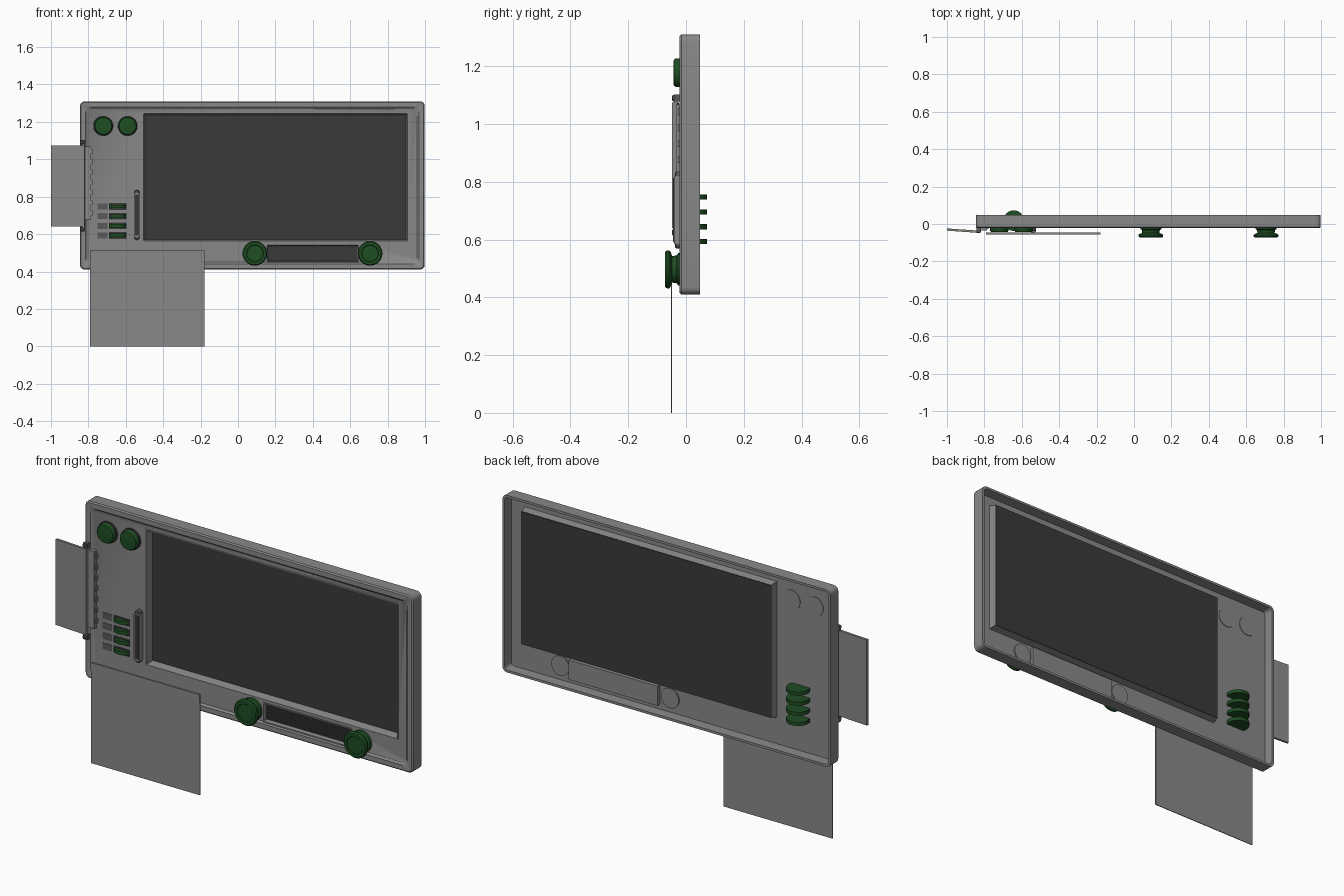
import bpy, bmesh, math
from mathutils import Matrix, Vector

if "Cube" in bpy.data.objects:
    bpy.data.objects.remove(bpy.data.objects["Cube"])


def material(name, r, g, b):
    m = bpy.data.materials.new(name)
    m.diffuse_color = (r, g, b, 1)
    m.use_nodes = True
    m.node_tree.nodes["Principled BSDF"].inputs["Base Color"].default_value = m.diffuse_color
    return m


GREY = material("panel grey", 0.25, 0.25, 0.25)
DARK = material("screen dark grey", 0.042, 0.042, 0.042)
MID = material("label grey", 0.10, 0.10, 0.10)
GREEN = material("control green", 0.013, 0.075, 0.016)


def finish(name, bm, mat, smooth=False):
    bmesh.ops.recalc_face_normals(bm, faces=bm.faces)
    me = bpy.data.meshes.new(name)
    bm.to_mesh(me)
    bm.free()
    ob = bpy.data.objects.new(name, me)
    bpy.context.collection.objects.link(ob)
    me.materials.append(mat)
    if smooth:
        bpy.ops.object.select_all(action='DESELECT')
        ob.select_set(True)
        bpy.context.view_layer.objects.active = ob
        bpy.ops.object.shade_smooth_by_angle(angle=math.radians(35))
    return ob


def box(name, x, y, z, mat):
    bm = bmesh.new()
    bmesh.ops.create_cube(bm, size=1)
    for v in bm.verts:
        v.co = Vector([(a + b) / 2 + (b - a) * c for (a, b), c in zip((x, y, z), v.co)])
    return finish(name, bm, mat)


def loft(name, x, z, rings, mat, loop=False, seg=5, smooth=True):
    """Rounded rectangles (inset, corner radius, y) joined in order."""
    bm = bmesh.new()
    rows = []
    for inset, r, y in rings:
        row = []
        x0, x1, z0, z1 = x[0] + inset, x[1] - inset, z[0] + inset, z[1] - inset
        for k, (cx, cz) in enumerate([(x1 - r, z1 - r), (x0 + r, z1 - r),
                                      (x0 + r, z0 + r), (x1 - r, z0 + r)]):
            for i in range(seg + 1):
                a = math.pi / 2 * (k + i / seg)
                row.append(bm.verts.new((cx + r * math.cos(a), y, cz + r * math.sin(a))))
        rows.append(row)
    n = len(rows[0])
    for a, b in zip(rows, rows[1:] + (rows[:1] if loop else [])):
        for i in range(n):
            bm.faces.new((a[i], a[(i + 1) % n], b[(i + 1) % n], b[i]))
    if not loop:
        bm.faces.new(rows[0])
        bm.faces.new(rows[-1])
    return finish(name, bm, mat, smooth)


def turned(name, cx, cz, profile, mat, seg=32):
    """Solid turned around the y axis from (radius, y) points."""
    bm = bmesh.new()
    rows = [[bm.verts.new((cx + r * math.cos(2 * math.pi * i / seg), y,
                           cz + r * math.sin(2 * math.pi * i / seg)))
             for i in range(seg)] for r, y in profile]
    for a, b in zip(rows, rows[1:]):
        for i in range(seg):
            bm.faces.new((a[i], a[(i + 1) % seg], b[(i + 1) % seg], b[i]))
    bm.faces.new(rows[0])
    bm.faces.new(rows[-1])
    return finish(name, bm, mat, True)


def upright_cylinder(name, x, y, z, r, h, mat, seg=32):
    bm = bmesh.new()
    bmesh.ops.create_cone(bm, cap_ends=True, segments=seg, radius1=r, radius2=r, depth=h,
                          matrix=Matrix.Translation((x, y, z)))
    return finish(name, bm, mat, True)


# Main panel: a shallow tray, open at the back, with a raised front rim
panel = loft("panel_shell", (-0.845, 0.998), (0.41, 1.31),
             [(0.040, 0.02, -0.014), (0.030, 0.025, -0.022), (0.006, 0.022, -0.022),
              (0.0, 0.025, -0.016), (0.0, 0.025, 0.048), (0.012, 0.018, 0.048),
              (0.014, 0.016, -0.004)], GREY)

SCREEN_X, SCREEN_Z = (-0.51, 0.912), (0.558, 1.25)
SLOT_X, SLOT_Z = (0.15, 0.65), (0.447, 0.547)


def cut(name, x, z):
    c = box(name, x, (-0.1, 0.03), z, GREY)
    c.hide_render = True
    c.hide_set(True)
    m = panel.modifiers.new(name, 'BOOLEAN')
    m.operation, m.object, m.solver = 'DIFFERENCE', c, 'EXACT'


cut("screen_cutter", (-0.505, 0.907), (0.563, 1.245))
cut("slot_cutter", (0.155, 0.645), (0.452, 0.542))

# Screen recess walls and the screen, seen from both sides
loft("screen_recess", SCREEN_X, SCREEN_Z,
     [(0, 0.002, -0.018), (0.006, 0.002, -0.018), (0.014, 0.002, 0.028),
      (0.008, 0.002, 0.032), (0, 0.002, -0.010)], GREY, loop=True, seg=1, smooth=False)
box("screen", (-0.50, 0.902), (0.024, 0.033), (0.568, 1.24), DARK)

# Lower slot with a dark ribbed grille
loft("slot_recess", SLOT_X, SLOT_Z,
     [(0, 0.002, -0.018), (0.006, 0.002, -0.018), (0.010, 0.002, 0.008),
      (0.010, 0.002, 0.014), (0, 0.002, 0.014)], GREY, loop=True, seg=1, smooth=False)
box("slot_back", (0.158, 0.642), (0.006, 0.014), (0.455, 0.539), GREY)
box("slot_grille", (0.16, 0.64), (0.001, 0.006), (0.457, 0.537), DARK)
for i in range(8):
    z = 0.462 + i * 0.01
    box("grille_rib", (0.16, 0.64), (-0.002, 0.001), (z, z + 0.004), DARK)

# Long slim ridges inside the rim
box("top_ridge", (-0.66, 0.73), (-0.021, -0.012), (1.279, 1.287), MID)
box("bottom_ridge", (-0.15, 0.82), (-0.021, -0.012), (0.432, 0.438), MID)

# Two large knobs with waisted necks, and their sockets at the back
for x in (0.09, 0.706):
    turned("knob", x, 0.497,
           [(0.056, -0.010), (0.056, -0.027), (0.048, -0.033), (0.046, -0.048),
            (0.060, -0.053), (0.066, -0.058), (0.066, -0.066), (0.060, -0.073),
            (0.046, -0.073), (0.043, -0.070)], GREEN)
    turned("knob_socket", x, 0.497, [(0.050, -0.006), (0.050, 0.002), (0.046, 0.002)], GREY)

# Two round push buttons
for x in (-0.72, -0.59):
    turned("button_collar", x, 1.178, [(0.054, -0.010), (0.054, -0.020), (0.050, -0.022)], DARK)
    turned("button", x, 1.178,
           [(0.049, -0.012), (0.049, -0.036), (0.045, -0.042), (0.038, -0.043)], GREEN)
    turned("button_socket", x, 1.178, [(0.050, -0.006), (0.050, -0.001), (0.047, -0.001)], GREY)

# Thumb wheels poking through the panel, each with a label plate
for i in range(4):
    z = 0.593 + i * 0.0515
    upright_cylinder("thumb_wheel", -0.643, 0.018, z, 0.055, 0.018, GREEN)
    box("wheel_slot", (-0.69, -0.596), (-0.016, -0.012), (z - 0.018, z + 0.018), DARK)
    box("wheel_label", (-0.75, -0.698), (-0.016, -0.012), (z - 0.016, z + 0.016), MID)

# Upright connector with rounded ends
box("connector_body", (-0.557, -0.524), (-0.042, -0.010), (0.585, 0.82), GREY)
box("connector_slot", (-0.551, -0.530), (-0.045, -0.040), (0.592, 0.813), DARK)
for z in (0.583, 0.822):
    turned("connector_screw", -0.5405, z, [(0.014, -0.010), (0.014, -0.034), (0.010, -0.038)],
           MID, 16)

# Side flap: slightly tilted plate, hinge strip and hinge lugs
flap = box("side_flap", (-0.09, 0.09), (-0.006, 0.006), (0.64, 1.075), GREY)
flap.location = (-0.91, -0.036, 0)
flap.rotation_euler = (0, 0, math.radians(-4))
box("hinge_strip", (-0.822, -0.785), (-0.034, -0.014), (0.675, 1.068), GREY)
upright_cylinder("hinge_rod", -0.826, -0.036, 0.858, 0.007, 0.46, GREY, 12)
for z in (0.625, 1.09):
    box("hinge_lug", (-0.842, -0.818), (-0.042, -0.014), (z - 0.012, z + 0.012), MID)
    turned("hinge_pin", -0.833, z, [(0.010, -0.010), (0.010, -0.046), (0.006, -0.049)], MID, 16)
for i in range(7):
    z = 0.70 + i * 0.055
    box("hinge_tab", (-0.79, -0.778), (-0.028, -0.014), (z, z + 0.025), GREY)

# Hanging sheet with its top strip
box("hanging_sheet", (-0.79, -0.178), (-0.052, -0.048), (0.0, 0.512), GREY)
box("sheet_top_strip", (-0.79, -0.178), (-0.055, -0.045), (0.468, 0.512), GREY)
